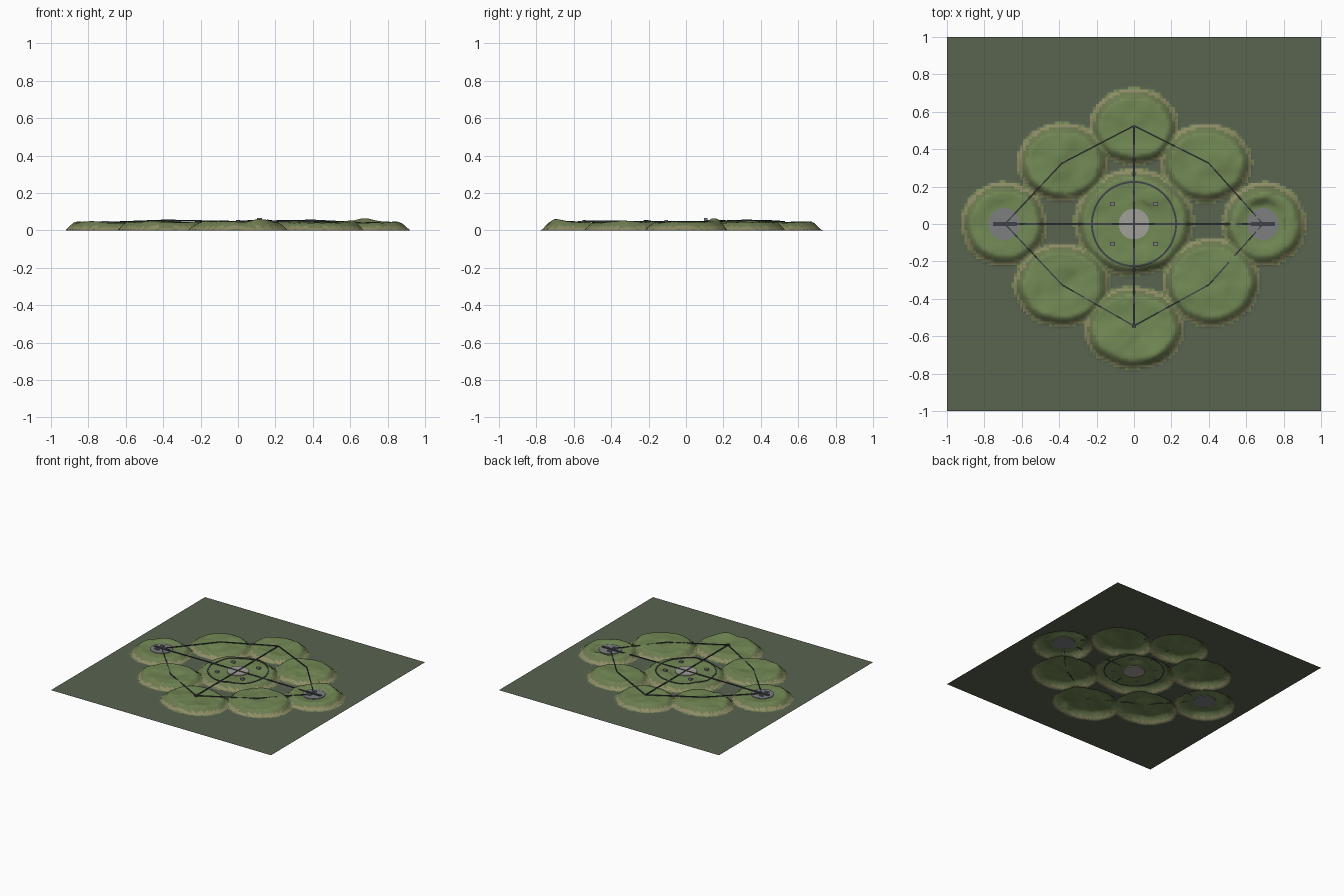
import bpy, bmesh, math
from mathutils import Vector, noise

if "Cube" in bpy.data.objects:
    bpy.data.objects.remove(bpy.data.objects["Cube"])


def mat(name, rgb):
    m = bpy.data.materials.new(name)
    m.diffuse_color = (*rgb, 1)
    m.use_nodes = True
    m.node_tree.nodes["Principled BSDF"].inputs["Base Color"].default_value = m.diffuse_color
    return m


SEA = mat("lowland", (0.10, 0.125, 0.08))
GRASS = mat("grass", (0.17, 0.25, 0.09))
SLOPE = mat("slope", (0.15, 0.20, 0.08))
EARTH = mat("earth", (0.27, 0.26, 0.13))
DARK = mat("dark_metal", (0.05, 0.055, 0.065))
GREY = mat("grey_metal", (0.20, 0.21, 0.22))
PALE = mat("pale_stone", (0.36, 0.35, 0.32))

# Islands: centre x, y, radius x, y
ISLANDS = [(0, .01, .315, .28), (0, .52, .235, .20), (-.38, .33, .24, .205),
           (.385, .325, .24, .205), (-.695, 0, .225, .22), (.695, 0, .22, .22),
           (-.385, -.325, .255, .215), (.415, -.31, .255, .23), (0, -.555, .265, .215)]
# Hills and hollows: x, y, spread, height
BUMPS = [(.69, .13, .06, .018), (.12, -.70, .06, .016), (.10, .15, .07, .014),
         (-.35, -.31, .06, -.016), (-.36, .21, .06, -.012), (.64, -.33, .06, .012),
         (-.38, .42, .08, .008), (.47, .35, .07, .008)]
# Levelled ground under pads: x, y, radius, height
PADS = [(0, 0, .10, .040), (-.695, 0, .095, .038), (.69, 0, .095, .034)]


def smooth(t):
    t = max(0.0, min(1.0, t))
    return t * t * (3 - 2 * t)


def height(x, y):
    mask = 0.0
    for cx, cy, rx, ry in ISLANDS:
        dx, dy = (x - cx) / rx, (y - cy) / ry
        a = math.atan2(dy, dx)
        wob = 1 + 0.025 * noise.noise(Vector((math.cos(a) * 2 + cx * 9, math.sin(a) * 2, cy * 9)))
        d = (wob - math.hypot(dx, dy)) * (rx + ry) / 2
        mask = max(mask, min(1.0, d / 0.045) if d > 0 else 0)
    if mask <= 0:
        return 0.0
    h = 0.044 + 0.010 * noise.noise(Vector((x * 7, y * 7, 3.1))) \
        + 0.004 * noise.noise(Vector((x * 18, y * 18, 8.4)))
    for bx, by, s, k in BUMPS:
        h += k * math.exp(-((x - bx) ** 2 + (y - by) ** 2) / (s * s))
    for px, py, r, z in PADS:
        w = 1 - smooth((math.hypot(x - px, y - py) - r) / 0.05)
        h += (z - h) * w
    return h * mask ** 0.8


def finish(name, bm, material, smooth_angle=None):
    me = bpy.data.meshes.new(name)
    bm.to_mesh(me)
    bm.free()
    ob = bpy.data.objects.new(name, me)
    bpy.context.collection.objects.link(ob)
    for m in material if isinstance(material, list) else [material]:
        me.materials.append(m)
    if smooth_angle:
        bpy.context.view_layer.objects.active = ob
        ob.select_set(True)
        bpy.ops.object.shade_smooth_by_angle(angle=smooth_angle)
        ob.select_set(False)
    return ob


# Terrain sheet, hollow underneath, painted by height and slope
bm = bmesh.new()
bmesh.ops.create_grid(bm, x_segments=128, y_segments=128, size=1)
for v in bm.verts:
    v.co.z = height(v.co.x, v.co.y)
bm.normal_update()
for f in bm.faces:
    z = f.calc_center_median().z
    if z < 0.001:
        f.material_index = 0
    elif f.normal.z < 0.86 and z < 0.02:
        f.material_index = 3
    else:
        f.material_index = 2 if f.normal.z < 0.93 else 1
finish("island_terrain", bm, [SEA, GRASS, SLOPE, EARTH], math.radians(60))


def box(name, x, y, z, sx, sy, sz, material):
    bm = bmesh.new()
    bmesh.ops.create_cube(bm, size=1)
    for v in bm.verts:
        v.co = Vector((x + v.co.x * sx, y + v.co.y * sy, z + v.co.z * sz))
    return finish(name, bm, material)


def disc(name, x, y, z, r, depth, material):
    bm = bmesh.new()
    bmesh.ops.create_cone(bm, cap_ends=True, segments=40, radius1=r, radius2=r, depth=depth)
    bmesh.ops.translate(bm, verts=bm.verts, vec=(x, y, z))
    return finish(name, bm, material, math.radians(30))


def beam(name, a, b, width):
    a, b = Vector(a), Vector(b)
    bm = bmesh.new()
    bmesh.ops.create_cube(bm, size=1)
    bmesh.ops.scale(bm, verts=bm.verts, vec=((b - a).length, width, 0.006))
    ob = finish(name, bm, DARK)
    ob.location = (a + b) / 2
    ob.rotation_euler = (b - a).to_track_quat('X', 'Z').to_euler()


# Landing pads
disc("central_pad", 0, 0, .040, .082, .012, PALE)
disc("west_pad", -.695, 0, .038, .085, .010, GREY)
disc("east_pad", .69, 0, .034, .085, .010, GREY)

# Ring track draped on the central island
bm = bmesh.new()
N, R = 64, .225
rows = []
for i in range(N):
    a = 2 * math.pi * i / N
    c, s = math.cos(a), math.sin(a)
    z = height(R * c, R * s)
    rows.append([bm.verts.new((r * c, r * s, z + dz)) for r, dz in
                 ((R - .005, -.002), (R + .005, -.002), (R + .005, .004), (R - .005, .004))])
for i in range(N):
    p, q = rows[i], rows[(i + 1) % N]
    for k in range(4):
        bm.faces.new((p[k], q[k], q[(k + 1) % 4], p[(k + 1) % 4]))
bmesh.ops.recalc_face_normals(bm, faces=bm.faces)
finish("ring_track", bm, DARK)

# Outer bridge loop and cross spans
LOOP = [(-.69, 0), (-.385, .325), (0, .525), (.40, .325), (.69, 0), (.40, -.325), (0, -.545), (-.385, -.325)]
pts = [(x, y, height(x, y) + .006) for x, y in LOOP]
for i, p in enumerate(pts):
    beam("loop_bridge", p, pts[(i + 1) % 8], .007)
for i in (0, 2, 4, 6):
    beam("cross_bridge", pts[i], (0, 0, .047), .009)

# Small huts and pad equipment
for sx in (-1, 1):
    for sy in (-1, 1):
        x, y = sx * .115, sy * .105
        box("hut", x, y, height(x, y) + .005, .028, .02, .016, GREY)
for x, z, bx, bw in ((-.71, .045, -.69, .13), (.67, .041, .69, .13)):
    box("pad_runway", bx, 0, z, bw, .02, .008, DARK)
    for y in (-.037, .037):
        box("pad_equipment", x, y, z, .034, .014, .010, GREY)
box("south_marker", 0, -.545, height(0, -.545) + .006, .022, .018, .014, DARK)
